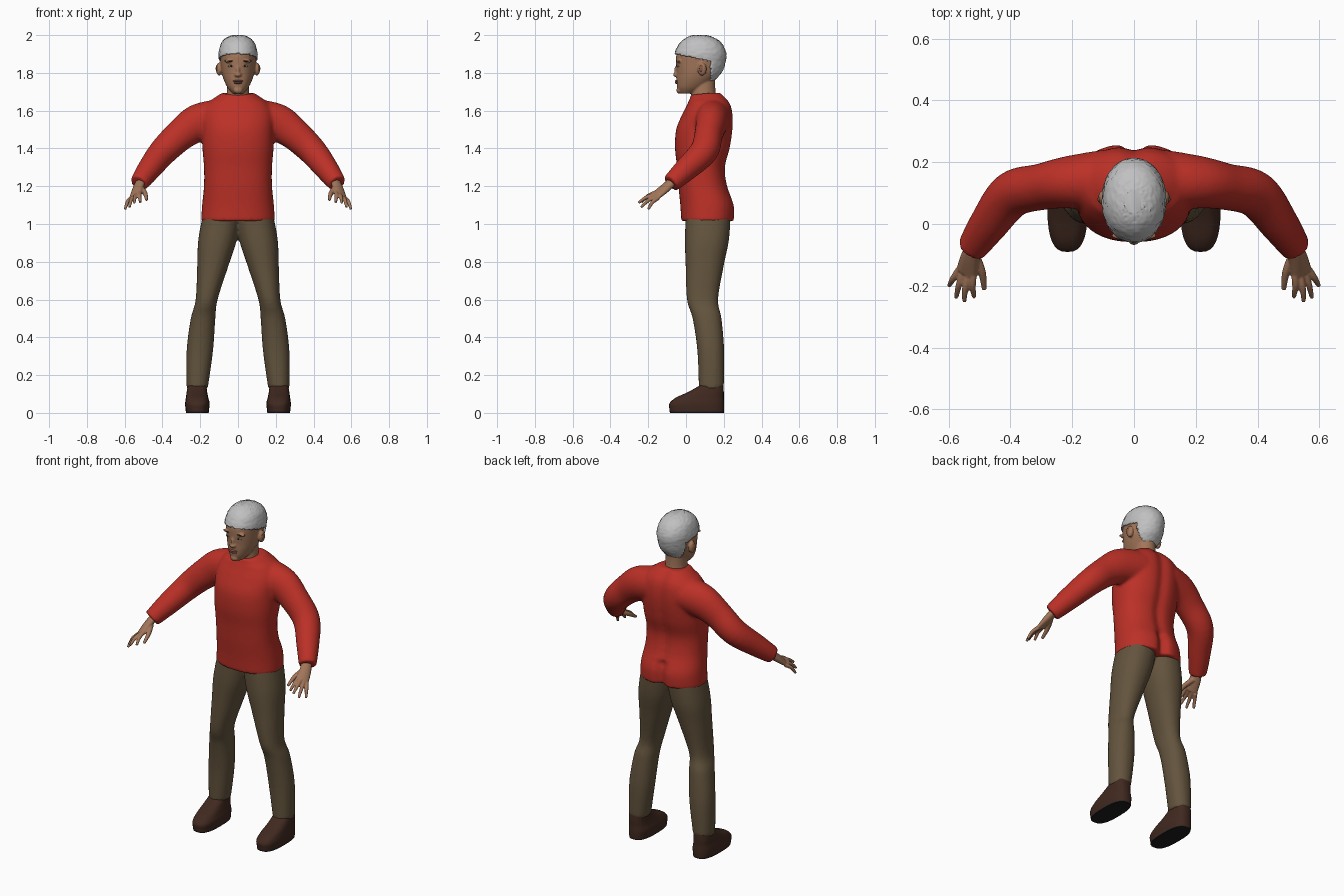
import bpy, bmesh, math, random
from mathutils import Vector, Matrix

random.seed(4)
cube = bpy.data.objects.get("Cube")
if cube:
    bpy.data.objects.remove(cube, do_unlink=True)


def material(name, r, g, b):
    m = bpy.data.materials.new(name)
    m.use_nodes = True
    m.diffuse_color = (r, g, b, 1)
    shader = m.node_tree.nodes["Principled BSDF"]
    shader.inputs["Base Color"].default_value = (r, g, b, 1)
    shader.inputs["Roughness"].default_value = 0.8
    return m


skin = material("skin", .36, .18, .1)
red = material("red_knit", .5, .03, .02)
olive = material("olive_cloth", .125, .088, .047)
leather = material("brown_leather", .052, .022, .014)
rubber = material("black_rubber", .012, .012, .014)
grey = material("grey_hair", .53, .53, .54)
lip = material("lip", .25, .1, .065)
white = material("eye_white", .45, .42, .38)
dark = material("dark_brown", .03, .018, .012)


def spline(rows, steps):
    """Catmull-Rom interpolation through rows of numbers."""
    rows = [rows[0]] + list(rows) + [rows[-1]]
    out = []
    for a, b, c, d in zip(rows, rows[1:], rows[2:], rows[3:]):
        for s in range(steps):
            t = s / steps
            out.append([q + t * (r - p) / 2 + t * t * (p - 2.5 * q + 2 * r - s2 / 2)
                        + t ** 3 * (1.5 * (q - r) + (s2 - p) / 2)
                        for p, q, r, s2 in zip(a, b, c, d)])
    out.append(list(rows[-1]))
    return out


def loft(bm, rings, side=None, sides=32, power=2.0, steps=5):
    """Skin elliptical rings (x, y, z, a, b); with side they follow the path."""
    rings = spline(rings, steps)
    centres = [Vector(r[:3]) for r in rings]
    loops, last = [], len(rings) - 1
    for i, ring in enumerate(rings):
        u, v = Vector((1, 0, 0)), Vector((0, 1, 0))
        if side:
            t = (centres[min(i + 1, last)] - centres[max(i - 1, 0)]).normalized()
            u = Vector(side)
            u = (u - t * u.dot(t)).normalized()
            v = t.cross(u)
        loop = []
        for k in range(sides):
            c, s = math.cos(math.tau * k / sides), math.sin(math.tau * k / sides)
            c, s = [math.copysign(abs(w) ** (2 / power), w) for w in (c, s)]
            loop.append(bm.verts.new(centres[i] + u * c * ring[3] + v * s * ring[4]))
        loops.append(loop)
    for a, b in zip(loops, loops[1:]):
        for k in range(sides):
            j = (k + 1) % sides
            bm.faces.new((a[k], a[j], b[j], b[k]))
    bm.faces.new(loops[0])
    bm.faces.new(loops[-1])
    return [v for loop in loops for v in loop]


def column(bm, rows, grow=0, **options):
    """Loft of level rings given as (z, x low, x high, y front, y back)."""
    return loft(bm, [((l + r) / 2, (f + b) / 2, z, (r - l) / 2 + grow, (b - f) / 2 + grow)
                     for z, l, r, f, b in rows], **options)


def centred(rows):
    return [(z, -w, w, f, b) for z, w, f, b in rows]


def blob(bm, centre, size):
    place = Matrix.Translation(centre) @ Matrix.Diagonal((*size, 1))
    bmesh.ops.create_uvsphere(bm, u_segments=20, v_segments=12, radius=1, matrix=place)


def mirror(bm):
    copy = bmesh.ops.duplicate(bm, geom=bm.verts[:] + bm.edges[:] + bm.faces[:])
    for v in copy["geom"]:
        if isinstance(v, bmesh.types.BMVert):
            v.co.x *= -1


def finish(bm, name, mats, voxel=0, smooth=0):
    """Make the object; a voxel size fuses its overlapping pieces."""
    bmesh.ops.recalc_face_normals(bm, faces=bm.faces)
    mesh = bpy.data.meshes.new(name)
    bm.to_mesh(mesh)
    bm.free()
    for m in mats:
        mesh.materials.append(m)
    ob = bpy.data.objects.new(name, mesh)
    bpy.context.collection.objects.link(ob)
    bpy.ops.object.select_all(action='DESELECT')
    ob.select_set(True)
    bpy.context.view_layer.objects.active = ob
    if voxel:
        fuse = ob.modifiers.new("fuse", 'REMESH')
        fuse.mode = 'VOXEL'
        fuse.voxel_size = voxel
        fuse.use_smooth_shade = True
        soften = ob.modifiers.new("soften", 'SMOOTH')
        soften.iterations = smooth
        bpy.ops.object.shade_smooth()
    else:
        bpy.ops.object.shade_smooth_by_angle(angle=math.radians(50))
    return ob


# Sweater: sleeves, then the torso with a groove down the back
bm = bmesh.new()
loft(bm, [(.1, .14, 1.56, .1, .1), (.21, .135, 1.535, .085, .1), (.3, .12, 1.475, .075, .085),
          (.395, .095, 1.385, .075, .075), (.47, 0, 1.29, .063, .063),
          (.525, -.08, 1.215, .049, .049)], side=(0, 1, 0))
mirror(bm)
torso = column(bm, centred([
    (1.015, .195, -.025, .258), (1.1, .19, -.03, .258), (1.2, .18, -.04, .222),
    (1.3, .18, -.047, .21), (1.4, .188, -.058, .235), (1.5, .19, -.052, .25),
    (1.58, .19, -.02, .25), (1.64, .16, .01, .235), (1.695, .085, .025, .19)]),
    sides=72, power=2.3)
for v in torso:
    if v.co.y > .12:
        depth = .035 if v.co.z < 1.14 else .014
        v.co.y -= depth * math.exp(-(v.co.x / .03) ** 2)
    elif v.co.z > 1.66:
        v.co.z -= .12 * (.12 - v.co.y)
finish(bm, "sweater", [red], .01, 4)

# Trousers
bm = bmesh.new()
column(bm, [(.13, .16, .272, .068, .2), (.33, .132, .272, .06, .202), (.5, .12, .25, .035, .188),
            (.6, .108, .224, .005, .17), (.78, .05, .216, -.002, .2),
            (.92, .005, .21, -.006, .228), (1.08, -.02, .18, 0, .238)], power=2.2)
mirror(bm)
finish(bm, "trousers", [olive], .01, 3)

# Shoes with a dark underside
bm = bmesh.new()
column(bm, [(0, .155, .275, -.085, .2), (.02, .153, .278, -.088, .202), (.05, .15, .28, -.088, .202),
            (.08, .157, .276, -.055, .2), (.11, .163, .272, .01, .2), (.145, .167, .266, .073, .197)],
       power=2.7)
mirror(bm)
for f in bm.faces:
    f.material_index = int(f.calc_center_median().z < .008)
finish(bm, "shoes", [leather, rubber])

# Hands: palm, four fingers and a thumb
bm = bmesh.new()
across = (.06, .02, -.035)
loft(bm, [(.51, -.06, 1.235, .027, .023), (.53, -.11, 1.19, .033, .021),
          (.543, -.158, 1.152, .037, .015)], side=across, sides=20)
tips = [(.517, -.237, 1.115), (.549, -.252, 1.112), (.575, -.238, 1.088), (.598, -.2, 1.077)]
for k, tip in enumerate(tips):
    base = Vector((.519, -.155, 1.168)).lerp(Vector((.565, -.147, 1.138)), k / 3)
    bend = base.lerp(Vector(tip), .5) + Vector((.004, -.004, .008))
    loft(bm, [(*base, .012, .012), (*bend, .0105, .0105), (*tip, .007, .007)],
         side=across, sides=12)
loft(bm, [(.515, -.1, 1.19, .016, .015), (.492, -.155, 1.163, .013, .013),
          (.484, -.212, 1.127, .008, .008)], side=across, sides=12)
mirror(bm)
finish(bm, "hands", [skin], .004, 2)

# Head with neck, nose and ears
skull = centred([
    (1.69, .028, -.03, .04), (1.72, .054, -.046, .1), (1.76, .074, -.05, .148),
    (1.8, .086, -.05, .182), (1.85, .092, -.053, .2), (1.9, .094, -.05, .203),
    (1.95, .08, -.025, .18), (1.98, .052, .01, .14), (1.993, .02, .045, .1)])
bm = bmesh.new()
column(bm, skull, sides=48, power=2.1)
column(bm, centred([(1.62, .072, .04, .18), (1.69, .06, .028, .157), (1.8, .056, .04, .155)]))
blob(bm, (0, -.05, 1.79), (.019, .019, .012))
blob(bm, (0, -.05, 1.81), (.01, .013, .03))
blob(bm, (0, -.037, 1.708), (.024, .014, .018))
for s in (-1, 1):
    blob(bm, (s * .1, .085, 1.82), (.016, .024, .035))
    blob(bm, (s * .04, -.038, 1.862), (.034, .012, .009))
finish(bm, "head", [skin], .005, 2)

# Facial details
bm = bmesh.new()
blob(bm, (0, -.046, 1.757), (.026, .013, .006))
blob(bm, (0, -.046, 1.748), (.022, .013, .007))
finish(bm, "lips", [lip])
for name, mat, centre, size in (
        ("eyes", white, (.037, -.042, 1.836), (.015, .007, .006)),
        ("irises", dark, (.037, -.0465, 1.836), (.006, .004, .006)),
        ("eyebrows", dark, (.04, -.043, 1.862), (.02, .009, .004)),
        ("ear_hollows", lip, (.112, .08, 1.823), (.006, .01, .018))):
    bm = bmesh.new()
    blob(bm, centre, size)
    mirror(bm)
    finish(bm, name, [mat])

# Short hair: a cap around the skull, trimmed along the hairline
bm = bmesh.new()
column(bm, skull, grow=.009, sides=72, power=2.1, steps=8)


def outside_hairline(f):
    c = f.calc_center_median()
    edge = 1.895 - .22 * (c.y + .05) if c.y < .132 else 1.75
    return c.z < edge


bmesh.ops.delete(bm, geom=[f for f in bm.faces if outside_hairline(f)], context='FACES')
for v in bm.verts:
    v.co.z += .006
    v.co += Vector([random.uniform(-.0015, .0015) for _ in range(3)])
hair = finish(bm, "hair", [grey])
shell = hair.modifiers.new("thickness", 'SOLIDIFY')
shell.thickness = .01
